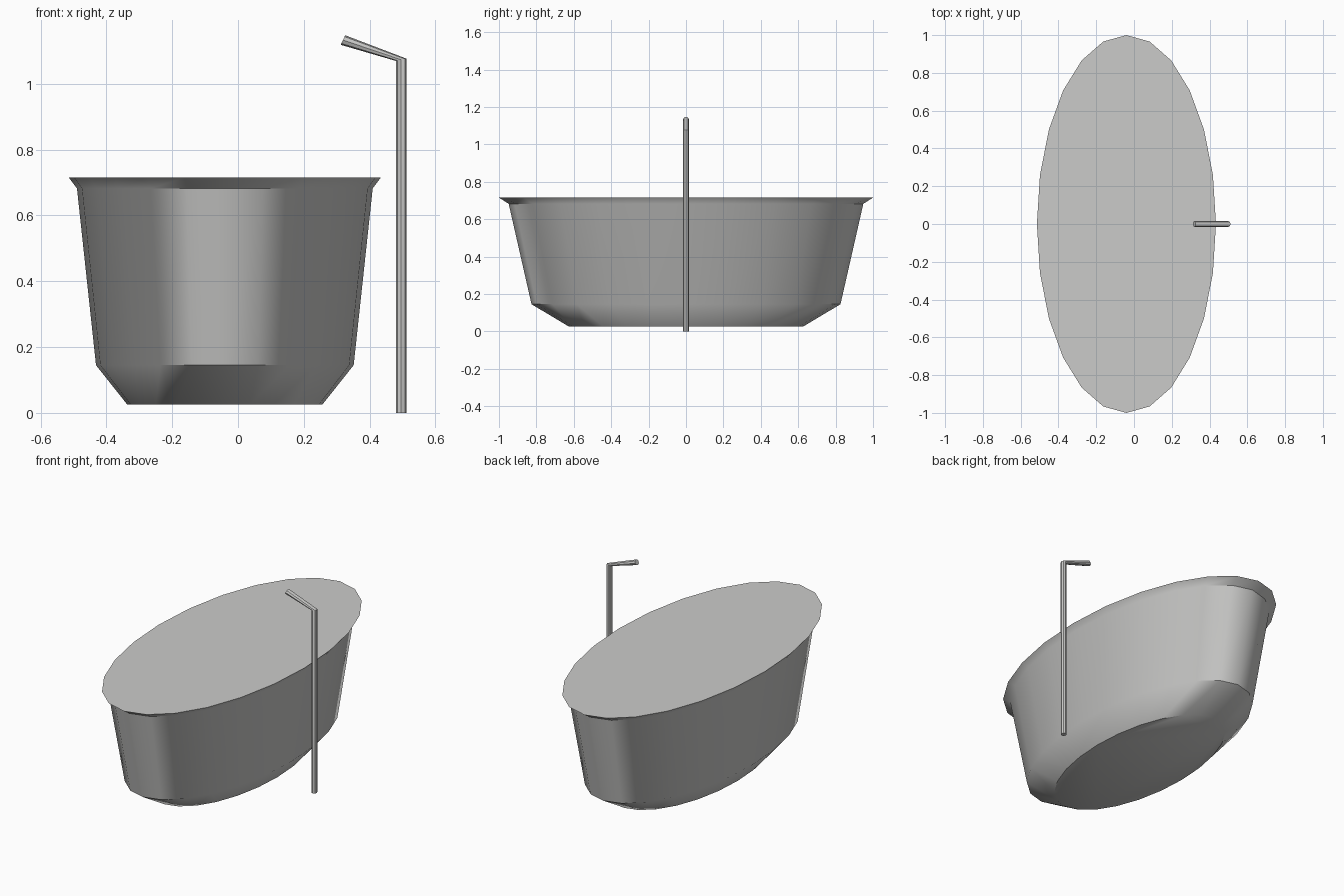
import bpy
import bmesh
from math import sin, cos, pi, radians
from mathutils import Vector

default_cube = bpy.data.objects.get("Cube")
if default_cube:
    bpy.data.objects.remove(default_cube, do_unlink=True)

# Single grey finish
grey = bpy.data.materials.new("light grey")
grey.use_nodes = True
colour = (0.6, 0.6, 0.59, 1)
grey.diffuse_color = colour
grey.node_tree.nodes["Principled BSDF"].inputs["Base Color"].default_value = colour


def loft(name, rings, angle):
    """Skin a list of point rings and cap both ends."""
    bm = bmesh.new()
    loops = [[bm.verts.new(p) for p in ring] for ring in rings]
    n = len(loops[0])
    for a, b in zip(loops, loops[1:]):
        for i in range(n):
            j = (i + 1) % n
            bm.faces.new((a[i], a[j], b[j], b[i]))
    bm.faces.new(loops[0][::-1])
    bm.faces.new(loops[-1])
    bmesh.ops.recalc_face_normals(bm, faces=bm.faces)
    mesh = bpy.data.meshes.new(name)
    bm.to_mesh(mesh)
    bm.free()
    mesh.materials.append(grey)
    obj = bpy.data.objects.new(name, mesh)
    bpy.context.collection.objects.link(obj)
    bpy.ops.object.select_all(action="DESELECT")
    obj.select_set(True)
    bpy.context.view_layer.objects.active = obj
    bpy.ops.object.shade_smooth_by_angle(angle=radians(angle))
    return obj


def ring(centre, rx, ry, sides, tilt=0.0):
    """Elliptical ring, tilted about the y axis."""
    points = []
    for i in range(sides):
        t = 2 * pi * i / sides
        x, y = rx * cos(t), ry * sin(t)
        points.append(Vector(centre) + Vector((x * cos(tilt), y, x * sin(tilt))))
    return points


# Oval tub: base, chamfer, wall and flared rim, closed by a flat top
tub_profile = [(0.025, 0.625), (0.145, 0.826), (0.682, 0.948), (0.715, 1.0)]
loft("bathtub", [ring((-0.04, 0, z), 0.474 * r, r, 24) for z, r in tub_profile], 40)

# Standing tap: upright pipe with an angled spout
tap_rings = [
    ring((0.496, 0, 0), 0.016, 0.016, 8),
    ring((0.496, 0, 1.073), 0.016, 0.016, 8, radians(-12)),
    ring((0.319, 0, 1.133), 0.016, 0.016, 8, radians(65)),
]
# Level the joint so the outer corner sits slightly higher
tap_rings[1] = ring((0.496, 0, 1.073), 0.0165, 0.016, 8, radians(12))
loft("standing_tap", tap_rings, 40)
